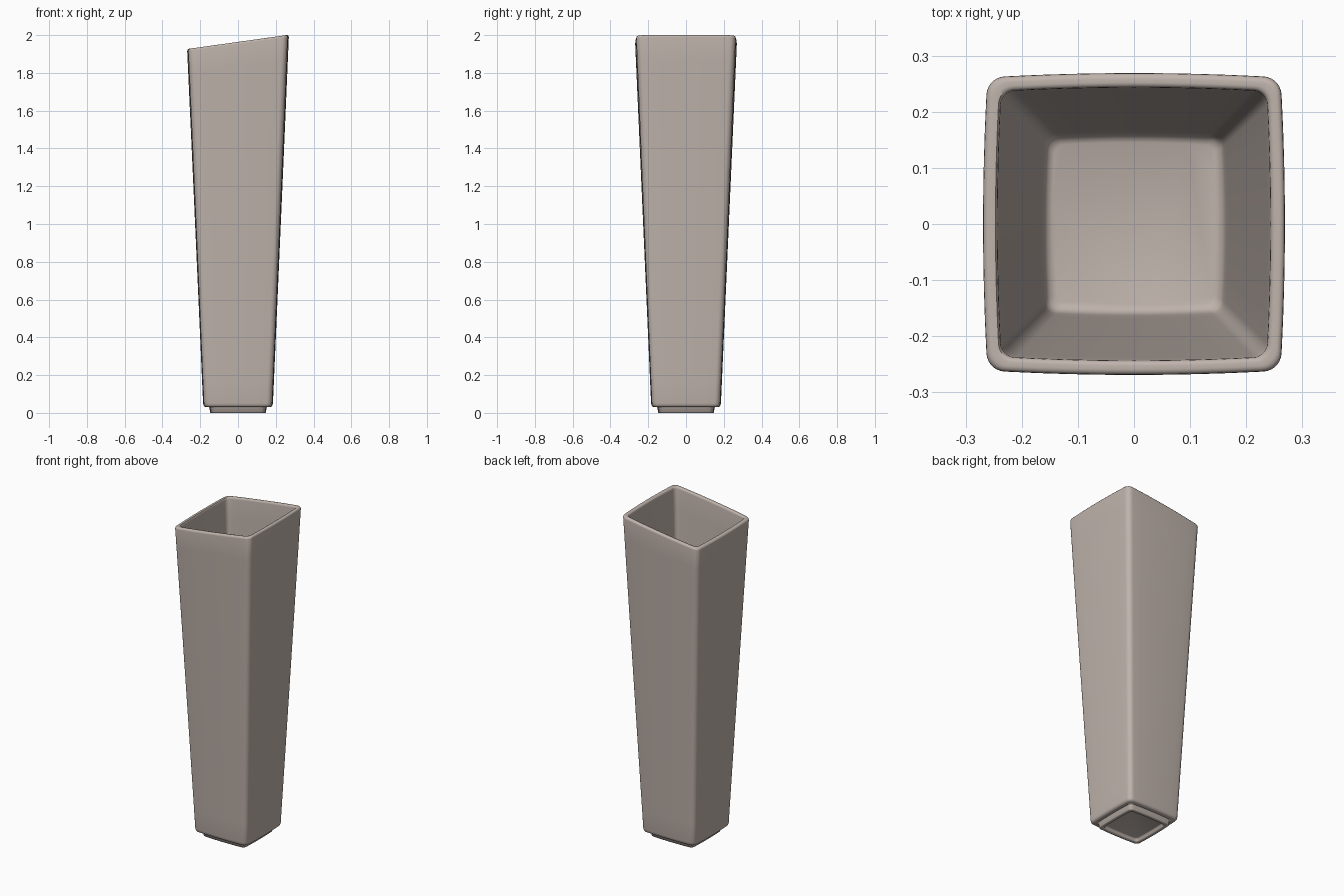
import bpy, bmesh, math

if "Cube" in bpy.data.objects:
    bpy.data.objects.remove(bpy.data.objects["Cube"])

RIM_Z = 1.964     # rim height at the centre
SLOPE = 0.14      # slant of the rim along x

clay = bpy.data.materials.new("warm_grey_ceramic")
clay.diffuse_color = (0.52, 0.45, 0.41, 1)
clay.use_nodes = True
clay.node_tree.nodes["Principled BSDF"].inputs["Base Color"].default_value = clay.diffuse_color


def rounded_square(w, r, bow, side_segs=8, corner_segs=6):
    """Rounded square of half width w with slightly bowed sides."""
    quarter = []
    h = w - bow
    c = h - r
    for i in range(side_segs):                       # right side, upwards
        y = -c + 2 * c * i / side_segs
        quarter.append((h + bow * (1 - (y / c) ** 2), y))
    for i in range(corner_segs):                     # corner arc
        a = math.pi / 2 * i / corner_segs
        quarter.append((c + r * math.cos(a), c + r * math.sin(a)))
    pts = []
    for k in range(4):
        co, si = round(math.cos(k * math.pi / 2)), round(math.sin(k * math.pi / 2))
        pts += [(x * co - y * si, x * si + y * co) for x, y in quarter]
    return pts


def wall(w0, z0, w1, z1, r0, r1, n):
    """Straight run of rings along a tapered wall."""
    return [(w0 + (w1 - w0) * i / n, z0 + (z1 - z0) * i / n,
             r0 + (r1 - r0) * i / n) for i in range(n + 1)]


# Profile from foot recess, up the outside, over the rim, down to the inner floor
rings = [(0.117, 0.018, 0.015), (0.121, 0.016, 0.017), (0.124, 0.004, 0.018),
         (0.128, 0.0, 0.02), (0.144, 0.0, 0.022), (0.148, 0.003, 0.024),
         (0.151, 0.027, 0.024), (0.154, 0.031, 0.025),
         (0.170, 0.031, 0.026), (0.178, 0.034, 0.028), (0.183, 0.041, 0.03)]
rings += wall(0.185, 0.052, 0.269, RIM_Z - 0.012, 0.03, 0.034, 16)
rings += [(0.268, RIM_Z - 0.006, 0.034), (0.264, RIM_Z - 0.001, 0.033),
          (0.259, RIM_Z, 0.032), (0.252, RIM_Z, 0.03),
          (0.247, RIM_Z - 0.001, 0.028), (0.244, RIM_Z - 0.006, 0.026)]
rings += wall(0.243, RIM_Z - 0.012, 0.163, 0.09, 0.026, 0.022, 16)
rings += [(0.160, 0.075, 0.022), (0.154, 0.066, 0.02), (0.145, 0.062, 0.018)]

bm = bmesh.new()
loops = []
for w, z, r in rings:
    lean = SLOPE * max(0, (z - 0.1) / (RIM_Z - 0.1)) ** 2   # slant grows to the rim
    loops.append([bm.verts.new((x, y, z + lean * x))
                  for x, y in rounded_square(w, r, 0.022 * w)])
for a, b in zip(loops, loops[1:]):
    n = len(a)
    for i in range(n):
        j = (i + 1) % n
        bm.faces.new((a[i], a[j], b[j], b[i]))
bm.faces.new(loops[0][::-1])      # underside of foot
bm.faces.new(loops[-1])           # inner floor
bmesh.ops.recalc_face_normals(bm, faces=bm.faces)

mesh = bpy.data.meshes.new("vase")
bm.to_mesh(mesh)
bm.free()
mesh.materials.append(clay)
vase = bpy.data.objects.new("vase", mesh)
bpy.context.collection.objects.link(vase)
bpy.context.view_layer.objects.active = vase
vase.select_set(True)
bpy.ops.object.shade_smooth_by_angle(angle=math.radians(50))
